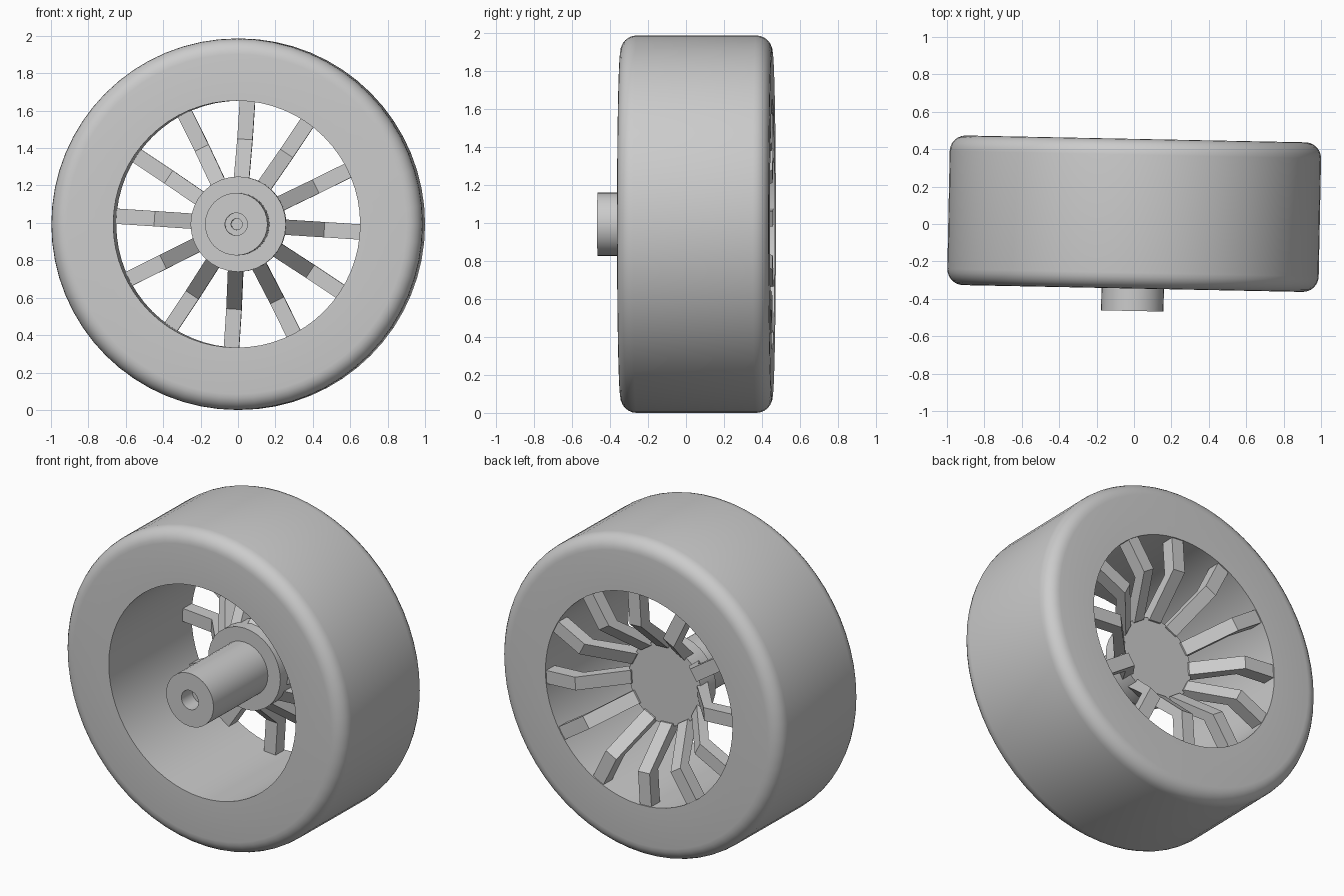
import bpy
import bmesh
from math import sin, cos, pi, radians
from mathutils import Matrix, Vector

cube = bpy.data.objects.get("Cube")
if cube:
    bpy.data.objects.remove(cube, do_unlink=True)

RADIUS = 0.993
SPOKES = 12
# The wheel is turned very slightly about the vertical
PLACE = Matrix.Translation((0, 0, RADIUS)) @ Matrix.Rotation(radians(-1.15), 4, 'Z')

grey = bpy.data.materials.new("plain_grey")
grey.use_nodes = True
grey.diffuse_color = (0.6, 0.6, 0.6, 1)
grey.node_tree.nodes["Principled BSDF"].inputs["Base Color"].default_value = (0.6, 0.6, 0.6, 1)


def finish(bm, name, smooth):
    bmesh.ops.recalc_face_normals(bm, faces=bm.faces)
    mesh = bpy.data.meshes.new(name)
    bm.to_mesh(mesh)
    bm.free()
    mesh.materials.append(grey)
    obj = bpy.data.objects.new(name, mesh)
    bpy.context.collection.objects.link(obj)
    obj.matrix_world = PLACE
    if smooth:
        bpy.ops.object.select_all(action='DESELECT')
        obj.select_set(True)
        bpy.context.view_layer.objects.active = obj
        bpy.ops.object.shade_smooth_by_angle(angle=radians(30))
    return obj


def lathe(name, profile, steps, closed=False):
    """Spin (radius, y) points around the y axis."""
    bm = bmesh.new()
    verts = [bm.verts.new((r, y, 0)) for r, y in profile]
    pairs = list(zip(verts, verts[1:]))
    if closed:
        pairs.append((verts[-1], verts[0]))
    edges = [bm.edges.new(p) for p in pairs]
    bmesh.ops.spin(bm, geom=verts + edges, cent=(0, 0, 0), axis=(0, 1, 0),
                   angle=2 * pi, steps=steps, use_duplicate=False)
    bmesh.ops.remove_doubles(bm, verts=bm.verts, dist=0.0001)
    return finish(bm, name, True)


def corner(r, y, size, start):
    """Quarter round in the (radius, y) plane."""
    angles = [start + i * pi / 12 for i in range(7)]
    return [(r + size * cos(a), y + size * sin(a)) for a in angles]


# Tyre: solid ring with rounded shoulders
front, back, hole, rnd = -0.345, 0.455, 0.66, 0.085
tyre = [(hole, front)]
tyre += corner(RADIUS - rnd, front + rnd, rnd, -pi / 2)
tyre += corner(RADIUS - rnd, back - rnd, rnd, 0)
tyre += [(hole, back)]
lathe("tyre", tyre, 64, closed=True)

# Hub disc
lathe("hub", [(0, 0.06), (0.255, 0.06), (0.255, 0.2), (0, 0.2)], 32)

# Axle with a stepped bore in its front end
lathe("axle", [(0, -0.2), (0.03, -0.2), (0.03, -0.36), (0.06, -0.36),
               (0.06, -0.465), (0.167, -0.465), (0.167, 0.08), (0, 0.08)], 32)

# Spokes: bent bars rising from the hub to the back edge of the tyre
bar = [(0.235, 0.21), (0.455, 0.448), (0.67, 0.448),
       (0.67, 0.365), (0.455, 0.365), (0.235, 0.11)]
for i in range(SPOKES):
    bm = bmesh.new()
    face = bm.faces.new([bm.verts.new((-0.041, y, r)) for r, y in bar])
    side = bmesh.ops.extrude_face_region(bm, geom=[face])["geom"]
    bmesh.ops.translate(bm, vec=Vector((0.082, 0, 0)),
                        verts=[g for g in side if isinstance(g, bmesh.types.BMVert)])
    turn = Matrix.Rotation(radians(3.7) + i * 2 * pi / SPOKES, 4, 'Y')
    bmesh.ops.transform(bm, matrix=turn, verts=bm.verts)
    finish(bm, f"spoke_{i + 1}", False)
